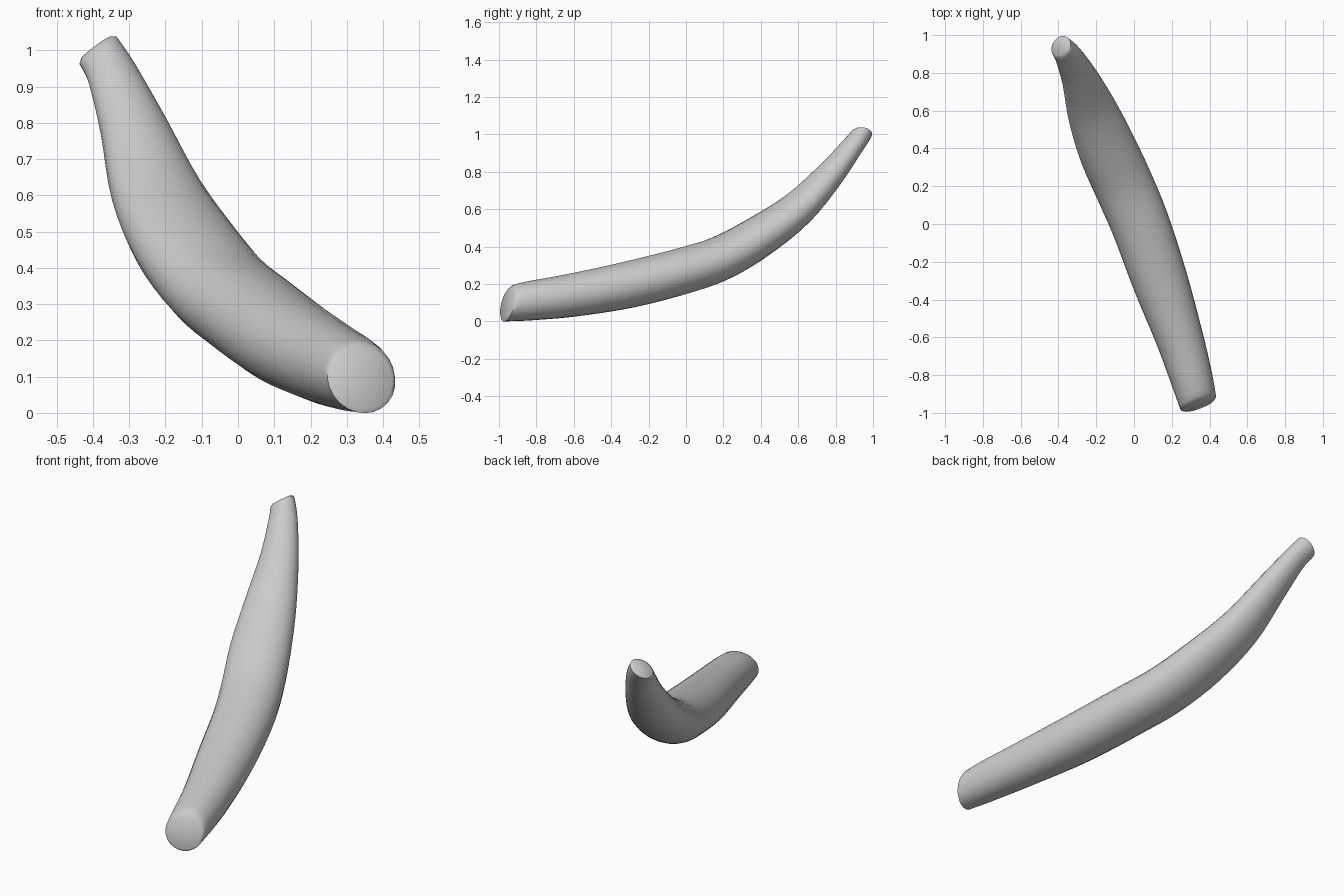
import bpy, bmesh, math
from mathutils import Vector

if "Cube" in bpy.data.objects:
    bpy.data.objects.remove(bpy.data.objects["Cube"])

SIDES, STEPS = 24, 4
# stations: centre x, y, z, half width across, half thickness
stations = [
    (0.343, -0.957, 0.097, 0.100, 0.099),
    (0.300, -0.80, 0.115, 0.113, 0.107),
    (0.240, -0.60, 0.142, 0.126, 0.116),
    (0.138, -0.30, 0.198, 0.147, 0.125),
    (0.033, 0.00, 0.275, 0.155, 0.124),
    (-0.052, 0.20, 0.345, 0.158, 0.118),
    (-0.142, 0.40, 0.460, 0.155, 0.109),
    (-0.222, 0.60, 0.605, 0.133, 0.093),
    (-0.286, 0.77, 0.785, 0.098, 0.074),
    (-0.345, 0.885, 0.930, 0.074, 0.058),
    (-0.386, 0.937, 1.000, 0.066, 0.056),
]
START_N = Vector((-0.34, 0.90, -0.25)).normalized()   # slanted cut at the thick end
TIP_N = Vector((-0.58, 0.10, 0.76)).normalized()      # slanted cut at the tip
ACROSS = Vector((0.93, 0.36, 0.0))


def spline(i, t):
    """Catmull-Rom between stations i and i+1."""
    n = len(stations) - 1
    p = [stations[min(max(k, 0), n)] for k in (i - 1, i, i + 1, i + 2)]
    return [0.5 * (2 * b + (c - a) * t + (2 * a - 5 * b + 4 * c - d) * t * t
            + (3 * b - a - 3 * c + d) * t ** 3) for a, b, c, d in zip(*p)]


samples = [spline(i, k / STEPS) for i in range(len(stations) - 1) for k in range(STEPS)]
samples.append(list(stations[-1]))
centres = [Vector(s[:3]) for s in samples]
last = len(samples) - 1

bm = bmesh.new()
rings = []


def add_ring(c, n, a, b):
    u = (ACROSS - n * ACROSS.dot(n)).normalized()
    v = u.cross(n)
    rings.append([bm.verts.new(c + u * a * math.cos(w) + v * b * math.sin(w))
                  for w in (2 * math.pi * k / SIDES for k in range(SIDES))])


# Swept body, with softly rounded rims at both cut ends
add_ring(centres[0], START_N, 0.088, 0.087)
for i, s in enumerate(samples):
    n = (centres[min(i + 1, last)] - centres[max(i - 1, 0)]).normalized()
    f = max(0, 1 - i / 4)
    n = n.lerp(START_N, f).normalized()
    g = max(0, 1 - (last - i) / 5)
    n = n.lerp(TIP_N, g).normalized()
    c = centres[i] + (START_N * 0.008 if i == 0 else Vector())
    add_ring(c, n, s[3], s[4])
add_ring(centres[-1] + TIP_N * 0.010, TIP_N, 0.052, 0.044)

for r, q in zip(rings, rings[1:]):
    for k in range(SIDES):
        j = (k + 1) % SIDES
        bm.faces.new((r[k], r[j], q[j], q[k]))
bm.faces.new(rings[0][::-1])
bm.faces.new(rings[-1])
bmesh.ops.recalc_face_normals(bm, faces=bm.faces)

mesh = bpy.data.meshes.new("curved_horn")
bm.to_mesh(mesh)
bm.free()
obj = bpy.data.objects.new("curved_horn", mesh)
bpy.context.collection.objects.link(obj)
bpy.context.view_layer.objects.active = obj
obj.select_set(True)
bpy.ops.object.shade_smooth_by_angle(angle=math.radians(50))
